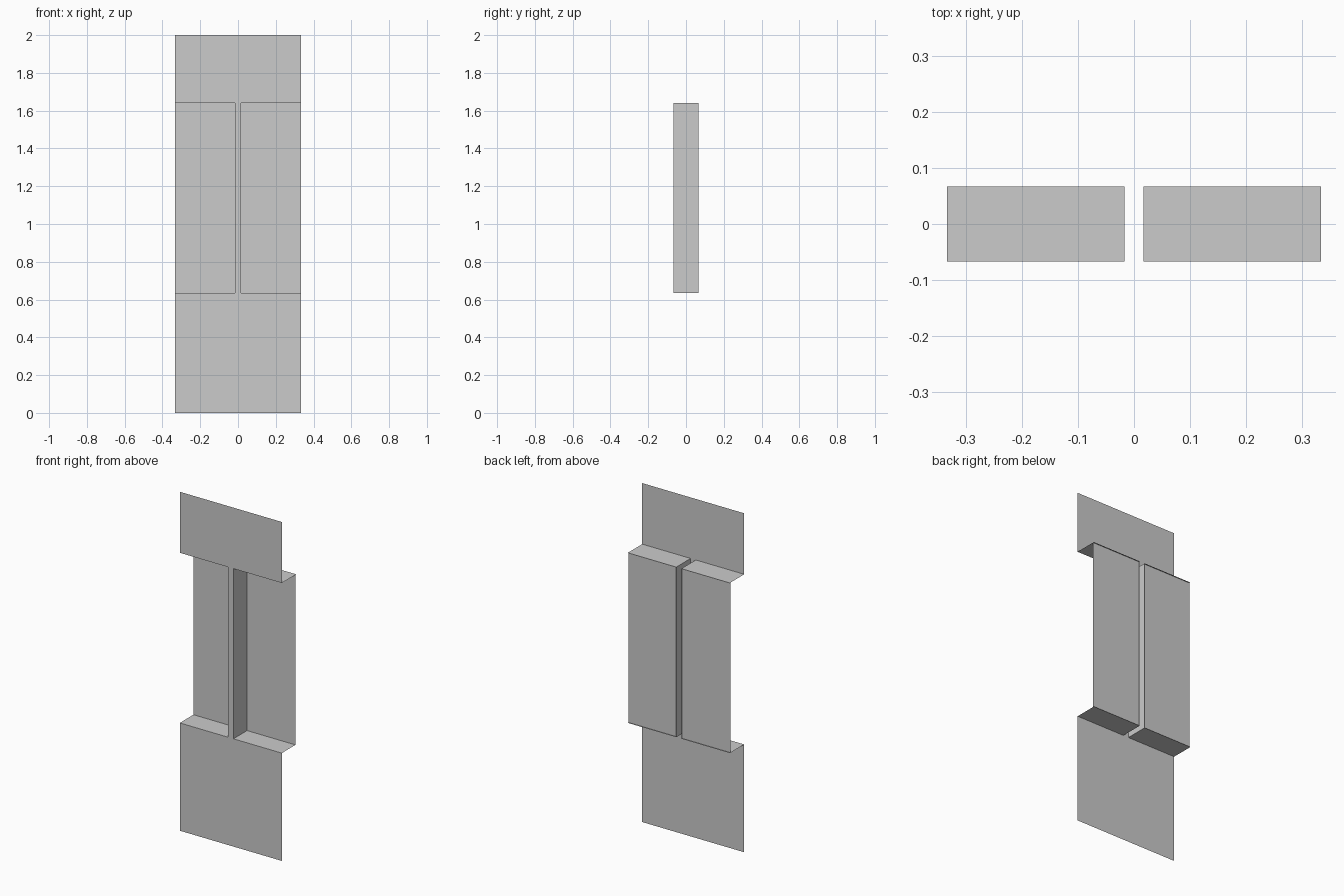
import bpy
import bmesh

cube = bpy.data.objects.get("Cube")
if cube:
    bpy.data.objects.remove(cube, do_unlink=True)

W, D = 0.333, 0.067          # half width, half depth
INNER = 0.017                # half width of the centre strip
LOW, HIGH, TOP = 0.636, 1.64, 2.0
PANEL_Y = 0.06               # panel sits just inside the recess edge

grey = bpy.data.materials.new("plain grey")
grey.use_nodes = True
colour = (0.6, 0.6, 0.6, 1)
grey.diffuse_color = colour
grey.node_tree.nodes["Principled BSDF"].inputs["Base Color"].default_value = colour


def sheet(name, quads):
    """Object made of flat four-cornered sheets."""
    bm = bmesh.new()
    for quad in quads:
        bm.faces.new([bm.verts.new(p) for p in quad])
    bmesh.ops.remove_doubles(bm, verts=bm.verts, dist=0.0001)
    mesh = bpy.data.meshes.new(name)
    bm.to_mesh(mesh)
    bm.free()
    mesh.materials.append(grey)
    obj = bpy.data.objects.new(name, mesh)
    bpy.context.collection.objects.link(obj)


def upright(x0, x1, y, z0, z1):
    return [(x0, y, z0), (x1, y, z0), (x1, y, z1), (x0, y, z1)]


def level(x0, x1, z):
    return [(x0, -D, z), (x1, -D, z), (x1, D, z), (x0, D, z)]


# Front wall: lower part, upper part and the narrow strip joining them
sheet("lower_wall", [upright(-W, W, -D, 0, LOW)])
sheet("upper_wall", [upright(-W, W, -D, HIGH, TOP)])
sheet("centre_strip", [upright(-INNER, INNER, -D, LOW, HIGH)])

# Recesses either side of the strip, open at the outer ends
for side, s in (("left", 1), ("right", -1)):
    x0, x1 = sorted((s * INNER, s * W))
    xi = s * INNER
    reveal = [(xi, -D, LOW), (xi, D, LOW), (xi, D, HIGH), (xi, -D, HIGH)]
    sheet(side + "_reveal", [level(x0, x1, LOW), level(x0, x1, HIGH), reveal])
    sheet(side + "_panel", [upright(x0, x1, PANEL_Y, LOW, HIGH)])
